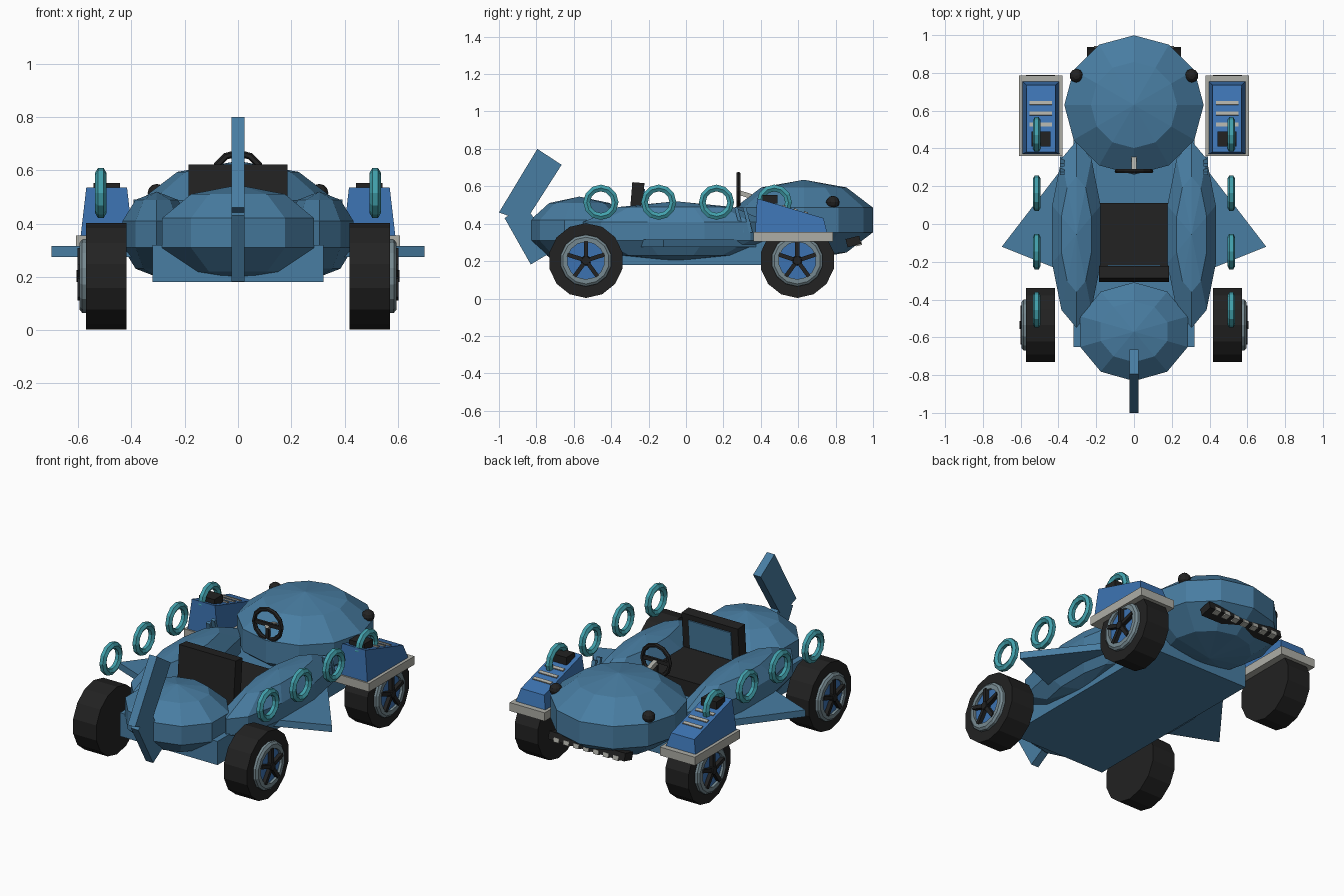
import bpy, bmesh, math
from mathutils import Matrix, Vector

if "Cube" in bpy.data.objects:
    bpy.data.objects.remove(bpy.data.objects["Cube"], do_unlink=True)


def material(name, r, g, b):
    m = bpy.data.materials.new(name)
    m.use_nodes = True
    m.diffuse_color = (r, g, b, 1)
    m.node_tree.nodes["Principled BSDF"].inputs["Base Color"].default_value = (r, g, b, 1)
    return m


BODY = material("ocean blue", 0.065, 0.205, 0.36)
BRIGHT = material("bright blue", 0.045, 0.17, 0.44)
TEAL = material("teal", 0.055, 0.36, 0.42)
BLACK = material("black", 0.016, 0.016, 0.016)
GREY = material("warm grey", 0.42, 0.42, 0.38)
RIM = material("rim grey", 0.18, 0.25, 0.28)


def finish(name, bm, mat):
    bmesh.ops.recalc_face_normals(bm, faces=bm.faces[:])
    me = bpy.data.meshes.new(name)
    bm.to_mesh(me)
    bm.free()
    me.materials.append(mat)
    ob = bpy.data.objects.new(name, me)
    bpy.context.collection.objects.link(ob)
    return ob


def box(name, mat, centre, size, tilt=0):
    """Box, tilted about x."""
    bm = bmesh.new()
    bmesh.ops.create_cube(bm, size=1)
    m = Matrix.Translation(centre) @ Matrix.Rotation(tilt, 4, 'X') @ Matrix.Diagonal((*size, 1))
    bm.transform(m)
    return finish(name, bm, mat)


def ball(name, mat, centre, size, segments, rings, turn=0):
    bm = bmesh.new()
    bmesh.ops.create_uvsphere(bm, u_segments=segments, v_segments=rings, radius=1)
    bm.transform(Matrix.Translation(centre) @ Matrix.Diagonal((*size, 1))
                 @ Matrix.Rotation(turn, 4, 'Z'))
    return finish(name, bm, mat)


def prism(name, mat, points, axis, low, high):
    """Extrude a flat outline along x (outline is y, z) or z (outline is x, y)."""
    bm = bmesh.new()
    place = (lambda p, t: (t, p[0], p[1])) if axis == 'X' else (lambda p, t: (p[0], p[1], t))
    a = [bm.verts.new(place(p, low)) for p in points]
    b = [bm.verts.new(place(p, high)) for p in points]
    bm.faces.new(a)
    bm.faces.new(b)
    for i in range(len(a)):
        j = (i + 1) % len(a)
        bm.faces.new((a[i], a[j], b[j], b[i]))
    return finish(name, bm, mat)


def lathe_x(name, mat, centre, profile, steps, side=1, closed=False):
    """Revolve (x offset, radius) points about an axis along x."""
    bm = bmesh.new()
    loops = []
    for i in range(steps):
        a = math.tau * i / steps
        loops.append([bm.verts.new(Vector(centre) + Vector((side * x, r * math.sin(a), r * math.cos(a))))
                      for x, r in profile])
    n = len(profile)
    for i in range(steps):
        p, q = loops[i], loops[(i + 1) % steps]
        for k in range(n if closed else n - 1):
            bm.faces.new((p[k], p[(k + 1) % n], q[(k + 1) % n], q[k]))
    if not closed:
        bm.faces.new([l[0] for l in loops])
        bm.faces.new([l[-1] for l in loops])
    return finish(name, bm, mat)


def circle(radius, steps):
    return [(radius * math.cos(math.tau * i / steps), radius * math.sin(math.tau * i / steps))
            for i in range(steps)]


# Body
box("chassis", BODY, (0, -0.05, 0.25), (0.64, 1.2, 0.14))
ball("head", BODY, (0, 0.63, 0.42), (0.388, 0.388, 0.215), 12, 5)
ball("rear_body", BODY, (0, -0.57, 0.365), (0.315, 0.275, 0.18), 10, 5)

# Tail fin
prism("tail_upper", BODY, [(-0.795, 0.8), (-0.665, 0.715), (-0.86, 0.41), (-1, 0.46)], 'X', -0.025, 0.025)
prism("tail_lower", BODY, [(-0.97, 0.43), (-0.83, 0.182), (-0.7, 0.26), (-0.86, 0.5)], 'X', -0.024, 0.024)

# Seat
box("seat_cushion", BLACK, (0, -0.08, 0.36), (0.37, 0.38, 0.1))
box("seat_back", BLACK, (0, -0.265, 0.49), (0.37, 0.065, 0.26), -0.08)
box("seat_panel", BODY, (0, -0.229, 0.5), (0.28, 0.008, 0.17), -0.08)

# Steering wheel
hub = Vector((0, 0.28, 0.575))
bpy.ops.mesh.primitive_torus_add(location=hub, rotation=(math.pi / 2, 0, 0), major_radius=0.09,
                                 minor_radius=0.013, major_segments=12, minor_segments=6)
wheel = bpy.context.object
wheel.name = "steering_wheel"
wheel.data.materials.append(BLACK)
box("steering_bar", BLACK, hub, (0.17, 0.015, 0.022))
box("steering_spoke", BLACK, hub - Vector((0, 0, 0.045)), (0.022, 0.015, 0.085))
box("steering_column", GREY, hub + Vector((0, 0.04, -0.02)), (0.025, 0.1, 0.025), -0.3)

# Mouth
box("mouth", BLACK, (0, 0.895, 0.305), (0.5, 0.075, 0.045), 0.25)
for i in range(7):
    x = (i - 3) * 0.065
    box("tooth", GREY, (x, 0.922, 0.295), (0.035, 0.035, 0.025), 0.25)

for s, side in ((1, "left"), (-1, "right")):
    ball(side + "_eye", BLACK, (s * 0.305, 0.785, 0.515), (0.036, 0.036, 0.034), 10, 6)
    ball(side + "_pod", BODY, (s * 0.305, -0.055, 0.36), (0.142, 0.52, 0.16), 10, 5)
    prism(side + "_side_fin", BODY, [(s * 0.3, 0.4), (s * 0.7, -0.12), (s * 0.3, -0.28)], 'Z', 0.275, 0.315)

    # Floating rings
    for i in range(4):
        lathe_x(side + "_ring", TEAL, (s * 0.515, -0.455 + 0.309 * i, 0.515),
                [(x, 0.076 + r) for x, r in circle(0.021, 6)], 12, closed=True)

    # Struts beside the head
    for y in (0.285, 0.33):
        box(side + "_strut", BODY, (s * 0.38, y, 0.42), (0.025, 0.018, 0.14), 0.25)

    # Wheels
    for y, end in ((-0.535, "tail"), (0.595, "head")):
        c = Vector((s * 0.495, y, 0.203))
        part = side + "_" + end
        lathe_x(part + "_tyre", BLACK, c, [(-0.076, 0.2), (0.076, 0.2)], 14)
        lathe_x(part + "_rim", RIM, c, [(0.06, 0.14), (0.09, 0.138), (0.1, 0.125), (0.1, 0.1), (0.06, 0.1)],
                14, s, closed=True)
        lathe_x(part + "_disc", BRIGHT, c, [(0.07, 0.105), (0.085, 0.105)], 14, s)
        lathe_x(part + "_hub", BLACK, c, [(0.08, 0.028), (0.112, 0.022)], 10, s)
        for i in range(5):
            a = math.tau * i / 5
            offset = Vector((s * 0.095, -math.sin(a) * 0.055, math.cos(a) * 0.055))
            box(part + "_spoke", BLACK, c + offset, (0.024, 0.022, 0.1), a)

    # Fender: tray, tapered wedge, slats and vent block
    box(side + "_tray", GREY, (s * 0.493, 0.573, 0.33), (0.23, 0.425, 0.05))
    wedge = prism(side + "_fender", BRIGHT, [(0.37, 0.35), (0.755, 0.35), (0.735, 0.43), (0.38, 0.535)],
                  'X', s * 0.493 - 0.098, s * 0.493 + 0.098)
    for v in wedge.data.vertices:
        if v.co.z > 0.4:
            v.co.x = s * 0.493 + (v.co.x - s * 0.493) * 0.78
    for y in (0.525, 0.585, 0.64):
        box(side + "_slat", GREY, (s * 0.493, y, 0.46 + (0.635 - y) * 0.296), (0.12, 0.02, 0.012), -0.29)
    box(side + "_vent", BLACK, (s * 0.493, 0.45, 0.53), (0.1, 0.08, 0.045))
